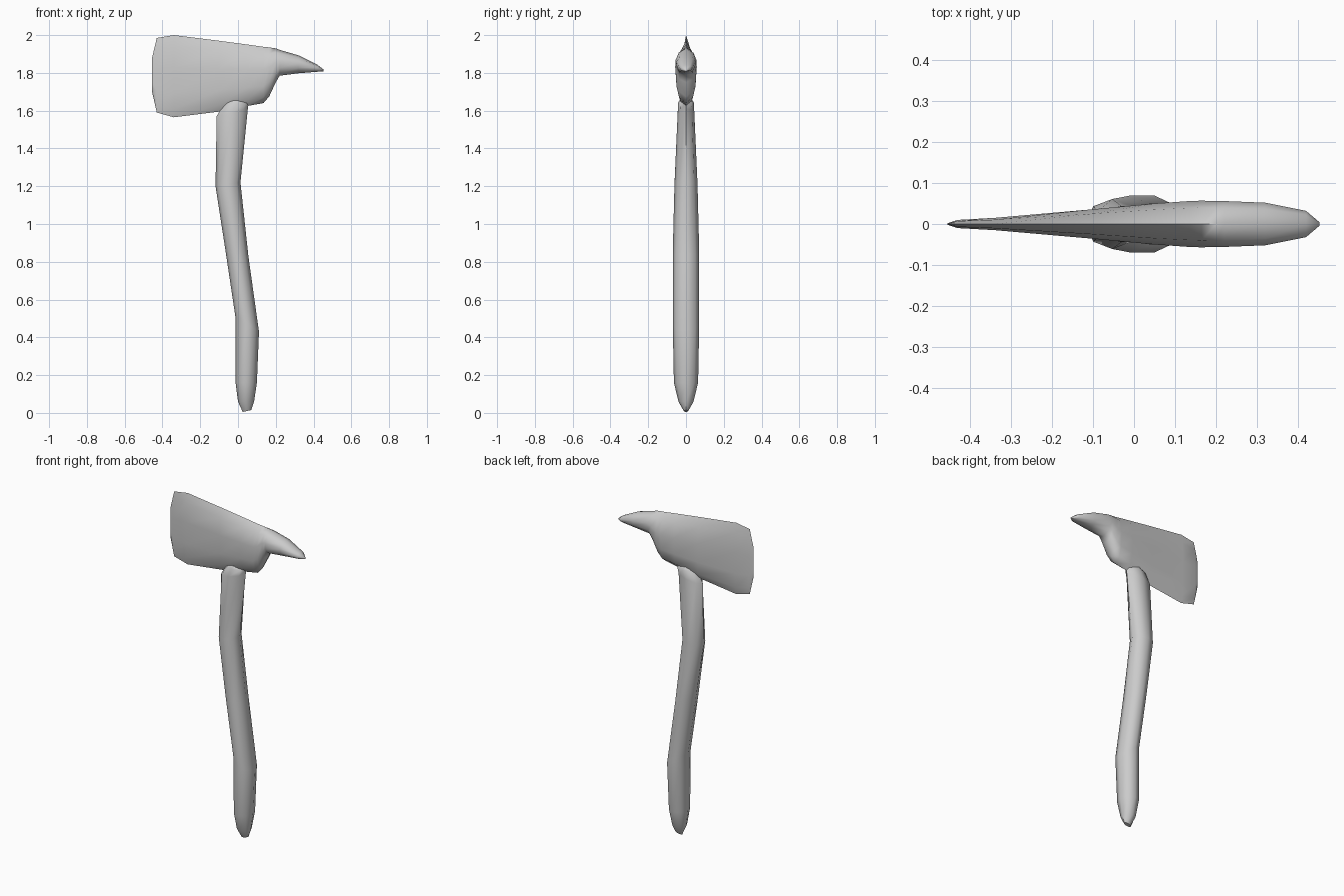
import bpy, bmesh, math
from mathutils import Vector

cube = bpy.data.objects.get("Cube")
if cube:
    bpy.data.objects.remove(cube, do_unlink=True)

grey = bpy.data.materials.new("plain grey")
grey.use_nodes = True
colour = (0.6, 0.6, 0.6, 1)
grey.diffuse_color = colour
grey.node_tree.nodes["Principled BSDF"].inputs["Base Color"].default_value = colour


def loft(name, rings, angle):
    """Skin a row of rings, close both ends and shade."""
    bm = bmesh.new()
    loops = [[bm.verts.new(p) for p in ring] for ring in rings]
    n = len(loops[0])
    for a, b in zip(loops, loops[1:]):
        for i in range(n):
            j = (i + 1) % n
            bm.faces.new((a[i], a[j], b[j], b[i]))
    bm.faces.new(loops[0])
    bm.faces.new(loops[-1])
    bmesh.ops.recalc_face_normals(bm, faces=bm.faces)
    mesh = bpy.data.meshes.new(name)
    bm.to_mesh(mesh)
    bm.free()
    mesh.materials.append(grey)
    obj = bpy.data.objects.new(name, mesh)
    bpy.context.collection.objects.link(obj)
    bpy.ops.object.select_all(action="DESELECT")
    obj.select_set(True)
    bpy.context.view_layer.objects.active = obj
    bpy.ops.object.shade_smooth_by_angle(angle=math.radians(angle))


def handle_ring(z, left, right, depth, tilt):
    """Eight-sided oval, leaning with the bend of the handle."""
    mid, half = (left + right) / 2, (right - left) / 2
    turns = [math.tau * i / 8 for i in range(8)]
    return [Vector((mid + half * math.cos(t), depth * math.sin(t),
                    z + tilt * math.cos(t))) for t in turns]


def head_ring(x, low, high, depth):
    """Rounded section of the head, mirrored across its middle plane."""
    h = high - low
    side = [(0.65, 0.1), (0.9, 0.3), (1, 0.6), (0.7, 0.87)]
    right = [Vector((x, -depth * w, low + h * t)) for w, t in side]
    left = [Vector((x, -p.y, p.z)) for p in reversed(right)]
    return [Vector((x, 0, low))] + right + [Vector((x, 0, high))] + left


# Bent handle: height, left edge, right edge, half depth, lean
handle = [
    (0.01, 0.025, 0.07, 0.012, 0.005),
    (0.06, 0.0, 0.085, 0.04, 0),
    (0.16, -0.013, 0.1, 0.064, 0),
    (0.47, -0.014, 0.111, 0.07, -0.04),
    (0.85, -0.068, 0.055, 0.07, -0.02),
    (1.21, -0.119, 0.013, 0.061, 0.01),
    (1.59, -0.113, 0.052, 0.044, 0.02),
    (1.64, -0.075, 0.057, 0.042, 0),
    (1.655, -0.04, 0.02, 0.035, 0),
]
loft("handle", [handle_ring(*r) for r in handle], 50)

# Axe head from cutting edge to spike: position, bottom, top, half depth
head = [
    (-0.455, 1.7, 1.88, 0.002),
    (-0.43, 1.59, 1.985, 0.01),
    (-0.34, 1.565, 2.0, 0.015),
    (-0.1, 1.595, 1.97, 0.036),
    (0.05, 1.625, 1.95, 0.05),
    (0.135, 1.64, 1.938, 0.056),
    (0.165, 1.675, 1.935, 0.057),
    (0.2, 1.75, 1.93, 0.056),
    (0.22, 1.785, 1.922, 0.056),
    (0.32, 1.798, 1.893, 0.052),
    (0.42, 1.806, 1.843, 0.032),
    (0.453, 1.808, 1.818, 0.004),
]
loft("axe_head", [head_ring(*r) for r in head], 60)
